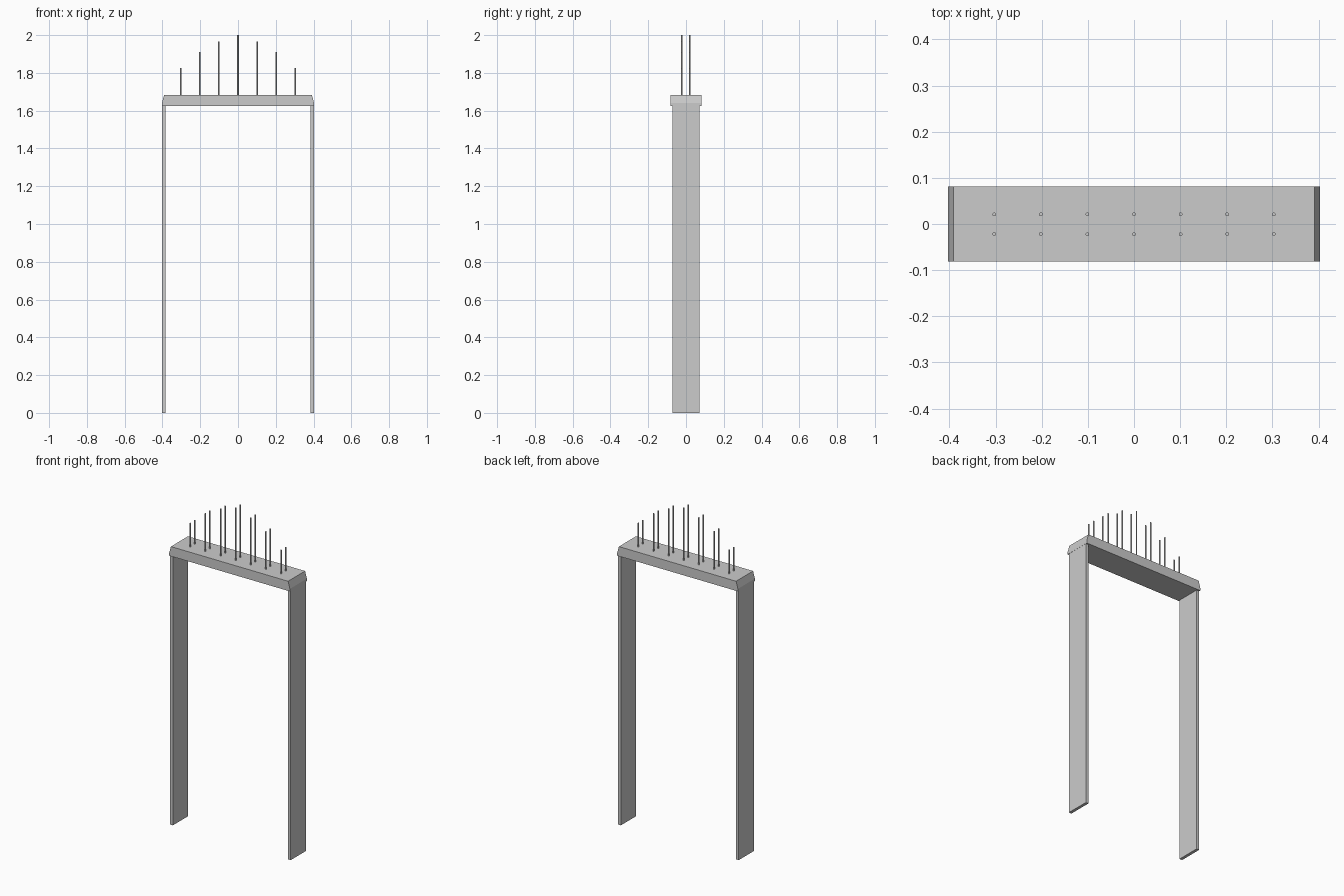
import bpy, bmesh
from mathutils import Matrix

if "Cube" in bpy.data.objects:
    bpy.data.objects.remove(bpy.data.objects["Cube"])


def finish(name, bm):
    bmesh.ops.recalc_face_normals(bm, faces=bm.faces)
    mesh = bpy.data.meshes.new(name)
    bm.to_mesh(mesh)
    bm.free()
    ob = bpy.data.objects.new(name, mesh)
    bpy.context.collection.objects.link(ob)
    return ob


def prism(name, profile, half_depth):
    """Extrude an x-z profile symmetrically along y."""
    bm = bmesh.new()
    face = bm.faces.new([bm.verts.new((x, -half_depth, z)) for x, z in profile])
    ext = bmesh.ops.extrude_face_region(bm, geom=[face])
    verts = [v for v in ext["geom"] if isinstance(v, bmesh.types.BMVert)]
    bmesh.ops.translate(bm, verts=verts, vec=(0, 2 * half_depth, 0))
    return finish(name, bm)


def pin(name, x, y, z0, z1, radius):
    bm = bmesh.new()
    bmesh.ops.create_cone(bm, cap_ends=True, segments=12, radius1=radius,
                          radius2=radius, depth=z1 - z0,
                          matrix=Matrix.Translation((x, y, (z0 + z1) / 2)))
    ob = finish(name, bm)
    for p in ob.data.polygons:
        p.use_smooth = len(p.vertices) == 4
    return ob


BEAM_Z, TOP_Z = 1.625, 1.683

# Two flat upright panels
for side, s in (("left", -1), ("right", 1)):
    prism(side + "_leg", [(s * 0.384, 0), (s * 0.402, 0),
                          (s * 0.402, BEAM_Z), (s * 0.384, BEAM_Z)], 0.072)

# Crossbeam with bevelled ends
half = [(0.403, BEAM_Z), (0.403, 1.64), (0.391, TOP_Z)]
prism("crossbeam", half + [(-x, z) for x, z in reversed(half)], 0.081)

# Two rows of pins, tallest in the middle
tops = [2.0, 1.967, 1.911, 1.826]
for i in range(-3, 4):
    for row, y in (("front", -0.022), ("back", 0.021)):
        pin(f"{row}_pin_{i + 4}", i * 0.101, y, TOP_Z - 0.005, tops[abs(i)], 0.004)
